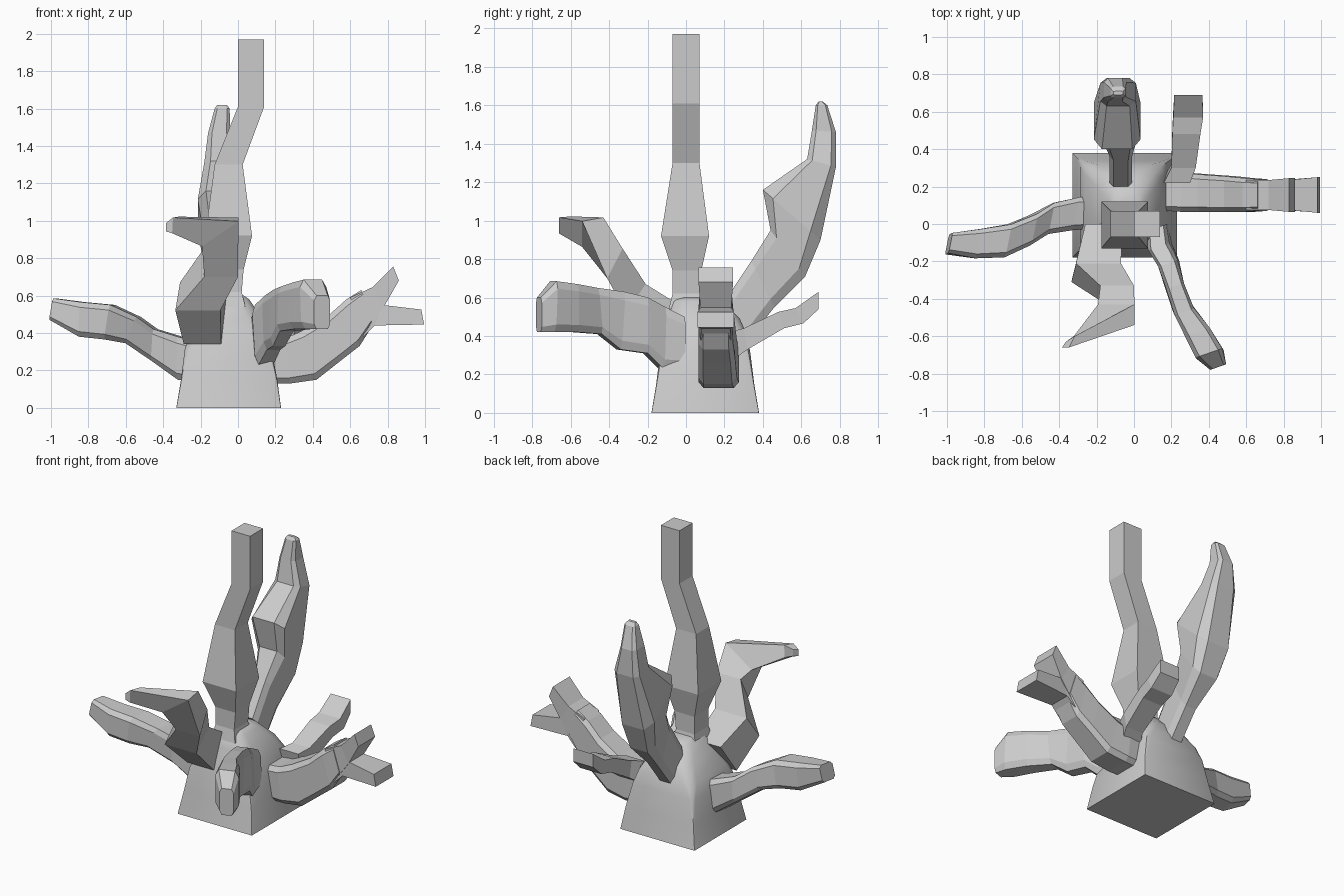
import bpy, bmesh
from mathutils import Vector


def loft(name, loops):
    """Skin a series of matching closed loops, capped at both ends."""
    bm = bmesh.new()
    rows = [[bm.verts.new(p) for p in loop] for loop in loops]
    n = len(rows[0])
    for a, b in zip(rows, rows[1:]):
        for i in range(n):
            j = (i + 1) % n
            bm.faces.new((a[i], a[j], b[j], b[i]))
    bm.faces.new(rows[0])
    bm.faces.new(rows[-1])
    bmesh.ops.recalc_face_normals(bm, faces=bm.faces)
    me = bpy.data.meshes.new(name)
    bm.to_mesh(me)
    bm.free()
    ob = bpy.data.objects.new(name, me)
    bpy.context.collection.objects.link(ob)
    return ob


def limb(name, side, rings, chamfer=0.0):
    """Each ring: upper mid-point, lower mid-point, half width, optional own side axis."""
    loops = []
    for ring in rings:
        top, bot, w = Vector(ring[0]), Vector(ring[1]), ring[2]
        s = Vector(ring[3] if len(ring) > 3 else side).normalized() * w
        c, u = (top + bot) / 2, (top - bot) / 2
        if chamfer:
            k = 1 - chamfer
            pts = [(1, k), (k, 1), (-k, 1), (-1, k), (-1, -k), (-k, -1), (k, -1), (1, -k)]
        else:
            pts = [(1, 1), (-1, 1), (-1, -1), (1, -1)]
        loops.append([c + s * a + u * b for a, b in pts])
    return loft(name, loops)


# Square foot flowing up into a rounded crown
foot = []
for x0, x1, y0, y1, z, r in [
        (-.33, .23, -.18, .38, 0, .004), (-.305, .21, -.155, .355, .15, .01),
        (-.285, .18, -.135, .335, .31, .03), (-.26, .16, -.12, .32, .40, .06),
        (-.20, .12, -.10, .28, .49, .08), (-.13, .06, -.08, .19, .58, .07),
        (-.10, .03, -.05, .13, .60, .05)]:
    loop = []
    for cx, cy, sx, sy, flip in [(x1, y1, 1, 1, 0), (x0, y1, -1, 1, 1),
                                 (x0, y0, -1, -1, 0), (x1, y0, 1, -1, 1)]:
        q = [(cx, cy - sy * r, z), (cx - sx * r * .3, cy - sy * r * .3, z), (cx - sx * r, cy, z)]
        loop += q[::-1] if flip else q
    foot.append(loop)
base = loft("base", foot)
bpy.context.view_layer.objects.active = base
base.select_set(True)
bpy.ops.object.shade_smooth_by_angle(angle=0.7)

X, Y = (1, 0, 0), (0, 1, 0)

# Central square trunk
limb("trunk", X, [
    ((-.05, .10, .54), (-.05, -.09, .54), .09),
    ((-.05, .08, .62), (-.05, -.07, .62), .07),
    ((-.045, .08, .74), (-.045, -.07, .74), .075),
    ((-.05, .12, .92), (-.05, -.13, .92), .125),
    ((-.05, .07, 1.30), (-.05, -.07, 1.30), .075),
    ((.07, .07, 1.61), (.07, -.07, 1.61), .07),
    ((.07, .07, 1.97), (.07, -.07, 1.97), .07)])

# Tall leaf-like branch at the back
limb("back_branch", X, [
    ((-.07, .20, .58), (-.07, .31, .36), .06),
    ((-.07, .34, .79), (-.07, .46, .55), .06),
    ((-.08, .44, .95), (-.08, .62, .71), .10),
    ((-.09, .40, 1.16), (-.09, .70, .90), .125),
    ((-.085, .63, 1.32), (-.085, .78, 1.28), .095),
    ((-.10, .655, 1.47), (-.10, .78, 1.46), .06),
    ((-.085, .675, 1.60), (-.085, .735, 1.60), .04),
    ((-.085, .69, 1.62), (-.085, .71, 1.62), .025)], .35)

# Left arm
limb("left_branch", (.2, 1, 0), [
    ((-.24, .06, .36), (-.25, .06, .14), .09),
    ((-.31, .055, .38), (-.31, .055, .15), .09),
    ((-.44, .03, .42), (-.45, .03, .25), .085),
    ((-.53, -.03, .485), (-.59, -.04, .345), .085),
    ((-.67, -.09, .55), (-.70, -.09, .365), .09),
    ((-.83, -.105, .565), (-.84, -.105, .38), .08),
    ((-.98, -.10, .585), (-1.0, -.11, .47), .055)], .3)

# Front limb that bends sideways at its top
limb("front_left_branch", X, [
    ((-.16, .0, .54), (-.19, -.13, .34), .10),
    ((-.19, -.21, .67), (-.215, -.31, .52), .12),
    ((-.09, -.33, .855), (-.09, -.41, .70), .09),
    ((-.095, -.43, .95), (-.095, -.54, .93), .118, (.8, 0, .55)),
    ((-.32, -.60, .98), (-.35, -.66, .975), .042, (.05, 0, 1)),
    ((-.365, -.63, .97), (-.385, -.66, .965), .022, (0, 0, 1))])

# Narrow, deep branch at the front right
limb("front_right_branch", (1, .35, 0), [
    ((.12, -.02, .50), (.13, -.02, .23), .055),
    ((.13, -.12, .55), (.15, -.13, .23), .06),
    ((.18, -.21, .60), (.19, -.21, .31), .055),
    ((.22, -.33, .63), (.22, -.35, .33), .05),
    ((.27, -.47, .65), (.26, -.45, .41), .055),
    ((.34, -.58, .67), (.34, -.58, .42), .07),
    ((.40, -.69, .685), (.41, -.70, .42), .075),
    ((.45, -.765, .60), (.45, -.765, .42), .045)], .3)

# Right arm and its forked end
limb("right_branch", Y, [
    ((.17, .17, .36), (.20, .17, .13), .10),
    ((.25, .17, .37), (.28, .17, .13), .105),
    ((.34, .165, .41), (.42, .165, .15), .10),
    ((.48, .16, .49), (.56, .16, .26), .095),
    ((.58, .155, .58), (.65, .155, .33), .09),
    ((.66, .155, .63), (.72, .155, .44), .085)], .25)
limb("right_fork_upper", Y, [
    ((.60, .155, .59), (.69, .155, .42), .08),
    ((.72, .155, .645), (.78, .155, .54), .08),
    ((.83, .155, .755), (.86, .155, .68), .09)])
limb("right_fork_lower", Y, [
    ((.66, .155, .60), (.67, .155, .38), .08),
    ((.77, .155, .55), (.73, .155, .44), .075),
    ((.98, .155, .525), (.995, .155, .445), .095)])

# Slim branch at the back right
limb("back_right_branch", X, [
    ((.23, .22, .42), (.23, .25, .28), .07),
    ((.265, .30, .44), (.265, .32, .33), .065),
    ((.28, .48, .525), (.28, .51, .44), .075),
    ((.29, .57, .545), (.29, .61, .465), .08),
    ((.29, .69, .63), (.29, .69, .54), .075)])
